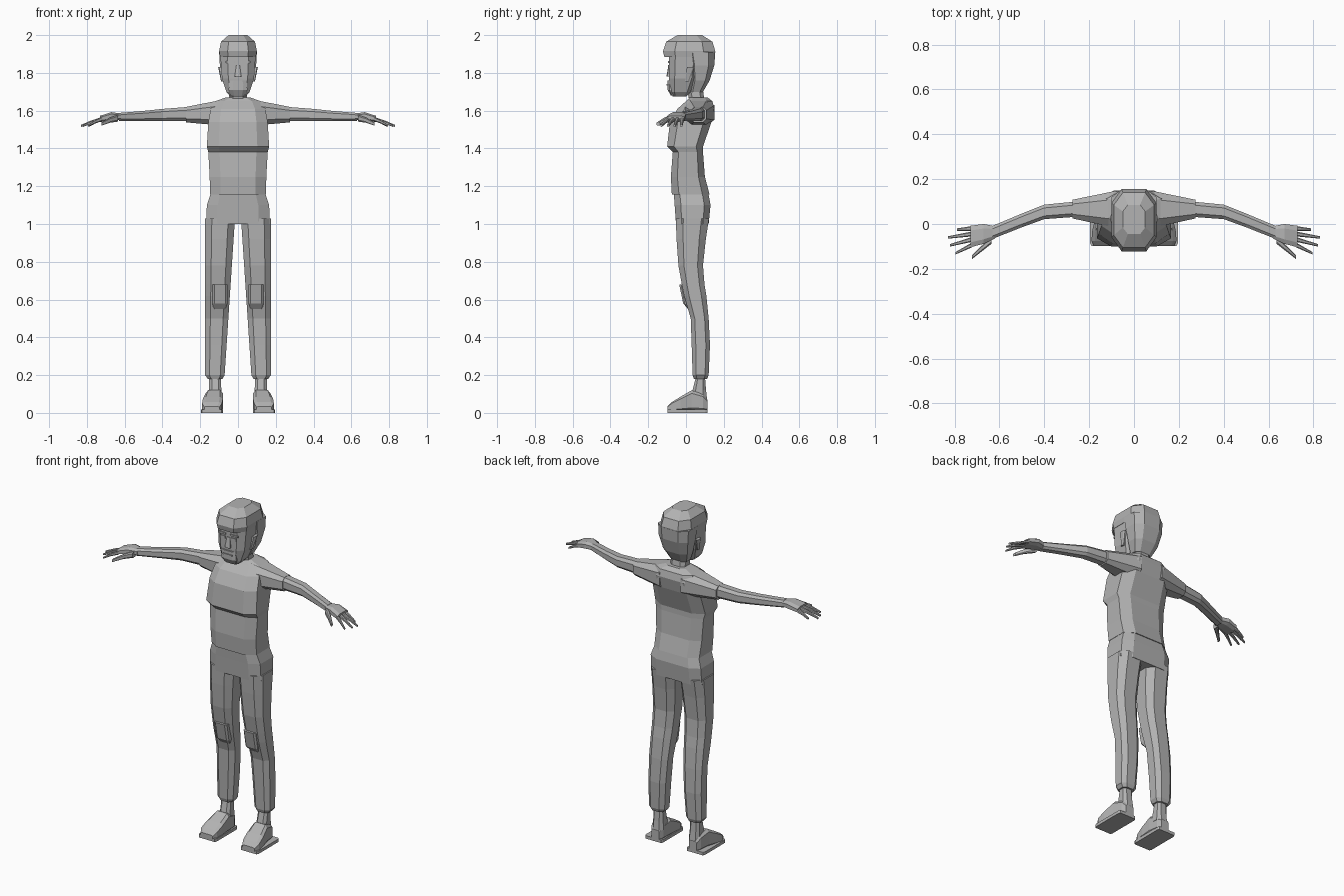
import bpy
import bmesh
from mathutils import Vector

default_cube = bpy.data.objects.get("Cube")
if default_cube:
    bpy.data.objects.remove(default_cube, do_unlink=True)

# One neutral grey for the whole figure
grey = bpy.data.materials.new("plain_grey")
grey.use_nodes = True
colour = (.45, .45, .45, 1)
grey.diffuse_color = colour
grey.node_tree.nodes["Principled BSDF"].inputs["Base Color"].default_value = colour


def mix(start, end, amount):
    """Blend evenly between two numbers."""
    return start + (end - start) * amount


def octagon(corner):
    """Square outline with its corners cut, found by turning one edge."""
    outline = []
    a, b = 1, -corner
    for turn in range(4):
        outline += [(a, b), (a, -b) if turn % 2 == 0 else (-a, b)]
        a, b = -outline[-1][1], outline[-1][0]
        a, b = (corner if turn % 2 == 0 else a), b
    return outline


def cut_square(corner):
    """Cut-corner square, ordered around its centre."""
    quarter = [Vector((1, -corner)), Vector((1, corner))]
    outline = []
    for turn in range(4):
        outline += quarter
        quarter = [Vector((-point.y, point.x)) for point in quarter]
    return outline


def place(axis, along, first, second):
    """Turn a position on a section into a point in space."""
    if axis == "x":
        return Vector((along, first, second))
    if axis == "y":
        return Vector((first, along, second))
    return Vector((first, second, along))


def loft(name, axis, sections, corner=.55, side=1):
    """Skin a row of sections: (along, low, high, low, high)."""
    mesh = bpy.data.meshes.new(name)
    bm = bmesh.new()
    loops = []
    for along, low_a, high_a, low_b, high_b in sections:
        loop = []
        for point in cut_square(corner):
            first = mix(low_a, high_a, (point.x + 1) / 2)
            second = mix(low_b, high_b, (point.y + 1) / 2)
            position = place(axis, along, first, second)
            position.x *= side
            loop.append(bm.verts.new(position))
        loops.append(loop)
    for lower, upper in zip(loops, loops[1:]):
        for i in range(len(lower)):
            j = (i + 1) % len(lower)
            bm.faces.new((lower[i], lower[j], upper[j], upper[i]))
    bm.faces.new(loops[0])
    bm.faces.new(loops[-1])
    bmesh.ops.recalc_face_normals(bm, faces=bm.faces)
    bm.to_mesh(mesh)
    bm.free()
    mesh.materials.append(grey)
    part = bpy.data.objects.new(name, mesh)
    bpy.context.collection.objects.link(part)


def upright(name, rows, corner=.55):
    """Loft a centred part from rows of (height, half width, front, back)."""
    sections = [(z, -half, half, front, back) for z, half, front, back in rows]
    loft(name, "z", sections, corner)


def block(name, centre, size, side=1):
    """Small square-edged slab."""
    low = Vector(centre) - Vector(size) / 2
    high = Vector(centre) + Vector(size) / 2
    sections = [(z, low.x, high.x, low.y, high.y) for z in (low.z, high.z)]
    loft(name, "z", sections, .9, side)


def digit(name, base, tip, thickness, side):
    """Tapering finger, arched a little at the middle joint."""
    sections = []
    for amount in (0, .5, 1):
        centre = Vector(base).lerp(Vector(tip), amount)
        centre.z += thickness * amount * (1 - amount)
        half = mix(thickness, thickness / 2, amount)
        sections.append((centre.x, centre.y - half, centre.y + half,
                         centre.z - half, centre.z + half))
    loft(name, "x", sections, side=side)


# Shirt body with the chest overhanging the belly
upright("shirt_body", [
    (1.155, .148, -.075, .125), (1.25, .15, -.08, .1), (1.38, .157, -.07, .09),
    (1.41, .165, -.1, .09), (1.54, .157, -.085, .135), (1.61, .145, -.045, .15),
    (1.65, .12, 0, .14), (1.67, .065, .02, .115)], .62)

# Trouser top
upright("trouser_hips", [
    (1, .168, -.053, .12), (1.1, .165, -.06, .13), (1.165, .143, -.065, .118)], .65)

# Neck, face and hair
upright("neck", [(1.64, .05, .02, .1), (1.74, .045, 0, .085)])
upright("face", [
    (1.675, .04, -.07, 0), (1.7, .062, -.085, .03),
    (1.77, .085, -.09, .06), (1.9, .094, -.09, .08)], .6)
upright("back_hair", [
    (1.7, .055, .02, .09), (1.76, .08, .025, .125),
    (1.84, .096, .015, .15), (1.91, .1, 0, .155)])
upright("top_hair", [
    (1.885, .095, -.115, .15), (1.915, .1, -.122, .155),
    (1.965, .09, -.105, .14), (2, .05, -.045, .085)])

# Nose, beard and mouth
upright("nose", [(1.78, .018, -.104, -.08), (1.84, .009, -.093, -.08)])
upright("chin_beard", [
    (1.68, .035, -.08, -.05), (1.71, .05, -.097, -.06), (1.76, .045, -.097, -.06)])
block("mouth", (0, -.098, 1.738), (.06, .009, .007))

# Finger names with how far out each one reaches
finger_reach = {"little_finger": .79, "ring_finger": .83,
                "middle_finger": .82, "index_finger": .795}

for side, label in ((1, "left_"), (-1, "right_")):
    # Brow, eye and ear
    block(label + "brow", (.04, -.092, 1.857), (.05, .009, .01), side)
    block(label + "eye", (.037, -.09, 1.834), (.034, .009, .016), side)
    loft(label + "ear", "z", [
        (1.755, .075, .09, -.005, .015), (1.83, .085, .105, .005, .045)], side=side)

    # Sleeve tapering from the shoulder
    loft(label + "sleeve", "x", [
        (.07, -.02, .15, 1.52, 1.66), (.275, .025, .108, 1.538, 1.62)], side=side)

    # Bare arm, bending forward past the elbow
    arm = []
    bend = [(.26, .066), (.4, .054), (.5, .016), (.63, -.037)]
    for i, (x, y) in enumerate(bend):
        amount = i / (len(bend) - 1)
        half = mix(.034, .029, amount)
        arm.append((x, y - half, y + half, 1.545, mix(1.62, 1.588, amount)))
    loft(label + "arm", "x", arm, side=side)

    # Palm, fingers and thumb
    loft(label + "palm", "x", [
        (.62, -.065, -.01, 1.55, 1.585), (.67, -.088, 0, 1.548, 1.592),
        (.73, -.104, -.008, 1.54, 1.573)], side=side)
    for i, (finger, reach) in enumerate(finger_reach.items()):
        base = (.72, -.02 - .024 * i, 1.556)
        tip = (reach, -.025 - .035 * i, 1.52)
        digit(label + finger, base, tip, .011, side)
    digit(label + "thumb", (.635, -.07, 1.56), (.722, -.147, 1.53), .018, side)

    # Trouser leg: straight outer seam, inner seam opening downward
    leg = [(.18, .082, .16, .042, .112)]
    for z, front, back in [(.2, .035, .12), (.36, .03, .127), (.5, .025, .12),
                           (.62, -.01, .108), (.68, -.022, .098), (.78, -.04, .09),
                           (.92, -.05, .105), (1.03, -.054, .122)]:
        leg.append((z, mix(.084, .018, z), .174, front, back))
    loft(label + "trouser_leg", "z", leg, side=side)

    # Knee pad
    loft(label + "knee_pad", "z", [
        (.55, .065, .13, .01, .05), (.58, .055, .135, -.015, .05),
        (.68, .055, .135, -.036, .05)], .75, side)

    # Shoe on a flat sole
    loft(label + "ankle", "z", [
        (.07, .083, .155, .02, .112), (.12, .088, .153, .035, .106),
        (.2, .092, .152, .055, .1)], side=side)
    shoe = [(y, inner, outer, .01, top) for y, inner, outer, top in [
        (.113, .098, .15, .07), (.09, .086, .162, .1), (.03, .08, .172, .12),
        (-.03, .08, .186, .085), (-.075, .085, .19, .057), (-.098, .098, .178, .035)]]
    loft(label + "shoe", "y", shoe, .7, side)
    block(label + "sole", (.138, .008, .009), (.115, .21, .018), side)
